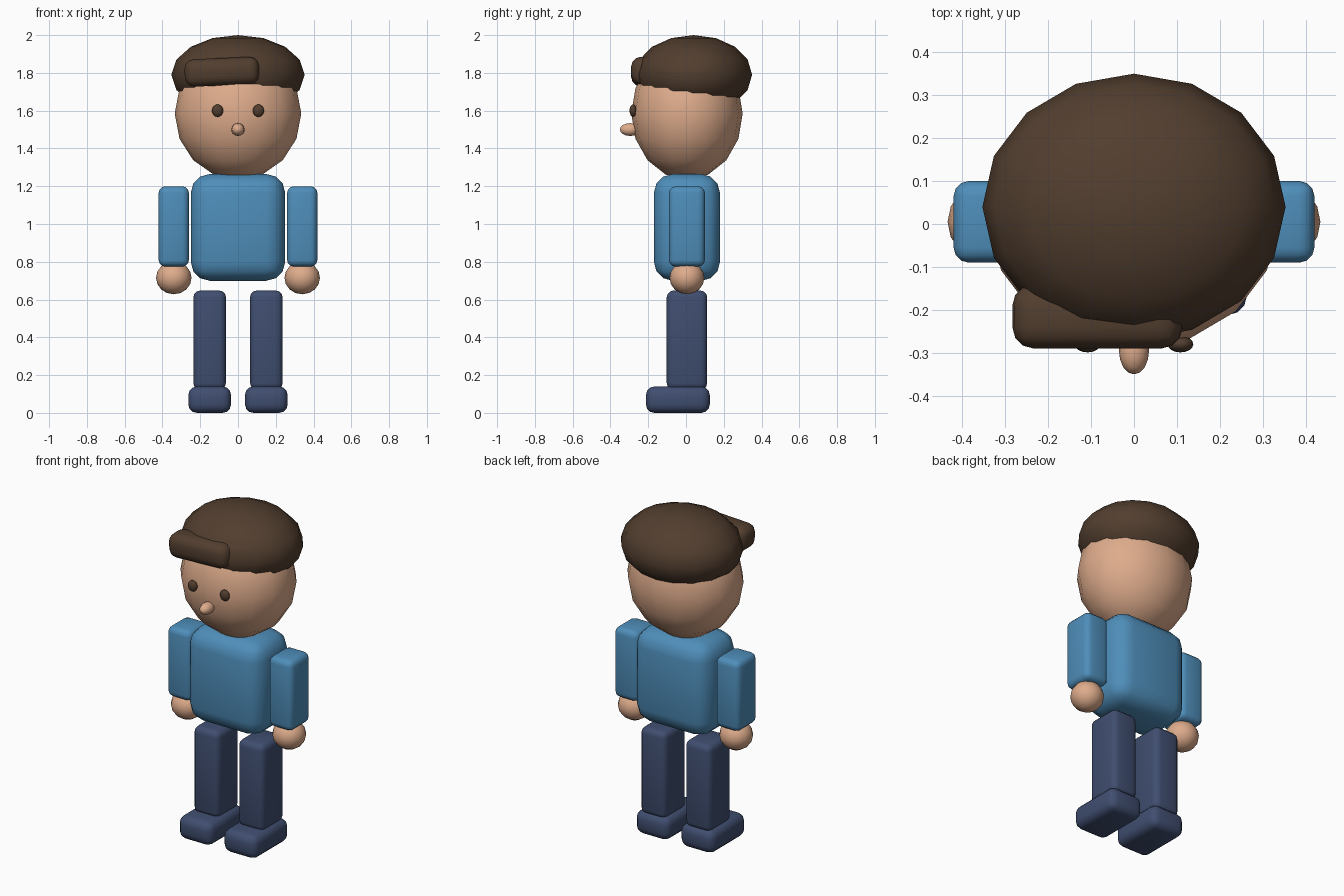
import bpy
import math

default = bpy.data.objects.get("Cube")
if default:
    bpy.data.objects.remove(default, do_unlink=True)


def material(name, rgb):
    mat = bpy.data.materials.new(name)
    mat.use_nodes = True
    color = (*rgb, 1.0)
    mat.diffuse_color = color
    bsdf = next(n for n in mat.node_tree.nodes if n.type == "BSDF_PRINCIPLED")
    bsdf.inputs["Base Color"].default_value = color
    return mat


SKIN = material("warm skin", (0.73, 0.41, 0.26))
SHIRT = material("blue shirt", (0.077, 0.27, 0.49))
NAVY = material("navy trousers", (0.05, 0.075, 0.16))
BROWN = material("dark brown hair", (0.084, 0.048, 0.028))

BODY_Y = 0.005


def finish(name, mat, size):
    obj = bpy.context.object
    obj.name = name
    obj.data.name = name
    obj.scale = size
    bpy.ops.object.transform_apply(location=False, rotation=False, scale=True)
    obj.data.materials.append(mat)
    return obj


def ball(name, center, radii, mat, segments=16, rings=8):
    bpy.ops.mesh.primitive_uv_sphere_add(
        segments=segments, ring_count=rings, radius=1, location=center)
    obj = finish(name, mat, radii)
    bpy.ops.object.shade_smooth()
    return obj


def rounded_box(name, center, size, bevel, mat, tilt=0.0):
    bpy.ops.mesh.primitive_cube_add(size=1, location=center)
    obj = finish(name, mat, size)
    mod = obj.modifiers.new("rounded edges", "BEVEL")
    mod.width = bevel
    mod.segments = 3
    bpy.ops.object.modifier_apply(modifier=mod.name)
    bpy.ops.object.shade_smooth_by_angle(angle=math.radians(40))
    obj.rotation_euler.y = tilt
    return obj


# Head, nose and hair
ball("head", (0, BODY_Y, 1.585), (0.335, 0.295, 0.35), SKIN)
ball("nose", (0, -0.295, 1.5), (0.035, 0.055, 0.034), SKIN)
ball("hair", (0, 0.04, 1.79), (0.353, 0.31, 0.21), BROWN)
rounded_box("fringe", (-0.085, -0.215, 1.806), (0.395, 0.15, 0.145),
            0.05, BROWN, tilt=math.radians(-2.5))

# Torso
rounded_box("torso", (0, BODY_Y, 0.982), (0.5, 0.35, 0.565), 0.1, SHIRT)

# Paired parts
for side, s in (("left", 1), ("right", -1)):
    ball(side + "_eye", (s * 0.108, -0.28, 1.6), (0.03, 0.019, 0.033), BROWN)
    rounded_box(side + "_arm", (s * 0.34, BODY_Y, 0.987),
                (0.16, 0.19, 0.425), 0.035, SHIRT)
    ball(side + "_hand", (s * 0.34, BODY_Y, 0.715), (0.094, 0.092, 0.087), SKIN)
    rounded_box(side + "_leg", (s * 0.15, BODY_Y, 0.385),
                (0.172, 0.214, 0.525), 0.035, NAVY)
    rounded_box(side + "_shoe", (s * 0.15, -0.043, 0.07),
                (0.226, 0.338, 0.14), 0.045, NAVY)
